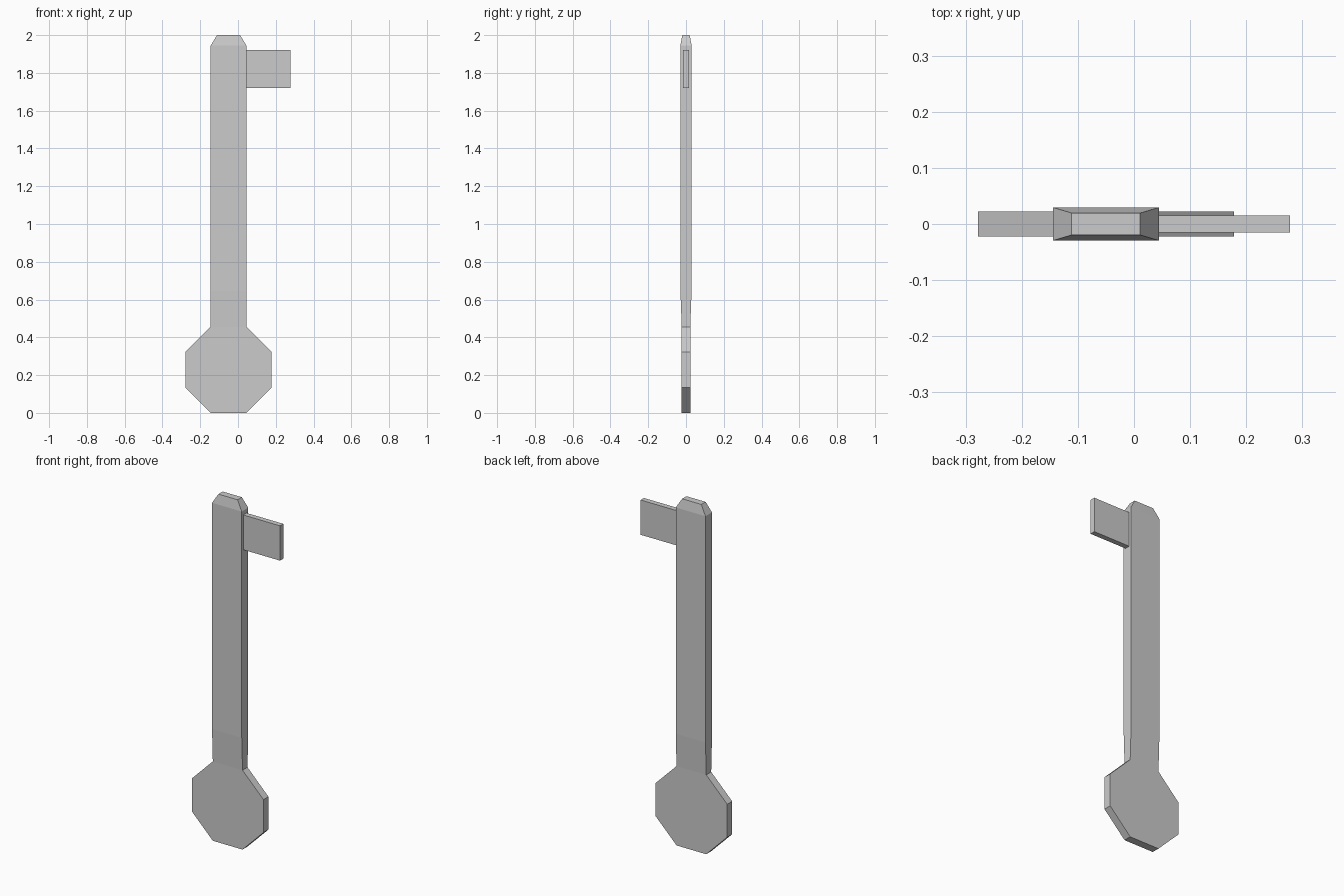
import bpy, bmesh, math

if "Cube" in bpy.data.objects:
    bpy.data.objects.remove(bpy.data.objects["Cube"])


def loft(name, cx, sections):
    """Stack of rectangles (z, half width, half depth) skinned into a closed solid."""
    bm = bmesh.new()
    rings = [[bm.verts.new((cx + sx * hx, sy * hy, z))
              for sx, sy in ((-1, -1), (1, -1), (1, 1), (-1, 1))]
             for z, hx, hy in sections]
    for a, b in zip(rings, rings[1:]):
        for i in range(4):
            j = (i + 1) % 4
            bm.faces.new((a[i], a[j], b[j], b[i]))
    bm.faces.new(rings[0][::-1])
    bm.faces.new(rings[-1])
    # merge coplanar strips into single flat faces
    bmesh.ops.dissolve_limit(bm, angle_limit=math.radians(0.5),
                             verts=bm.verts[:], edges=bm.edges[:])
    bmesh.ops.recalc_face_normals(bm, faces=bm.faces[:])
    mesh = bpy.data.meshes.new(name)
    bm.to_mesh(mesh)
    bm.free()
    obj = bpy.data.objects.new(name, mesh)
    bpy.context.collection.objects.link(obj)
    return obj


# octagonal bow at the bottom, running into the shaft with a chamfered tip
R = 0.228
S = R * math.tan(math.pi / 8)
loft("bow_and_shaft", -0.05, [
    (0.0, S, 0.0225),
    (R - S, R, 0.0225),
    (R + S, R, 0.0225),
    (2 * R, S, 0.0225),
    (0.645, S, 0.0295),
    (1.945, S, 0.0295),
    (2.0, 0.061, 0.0195),
])

# flat bit sticking out of the shaft side
x0, x1 = -0.05 + S, 0.278
loft("side_bit", (x0 + x1) / 2, [
    (1.72, (x1 - x0) / 2, 0.015),
    (1.92, (x1 - x0) / 2, 0.015),
])
